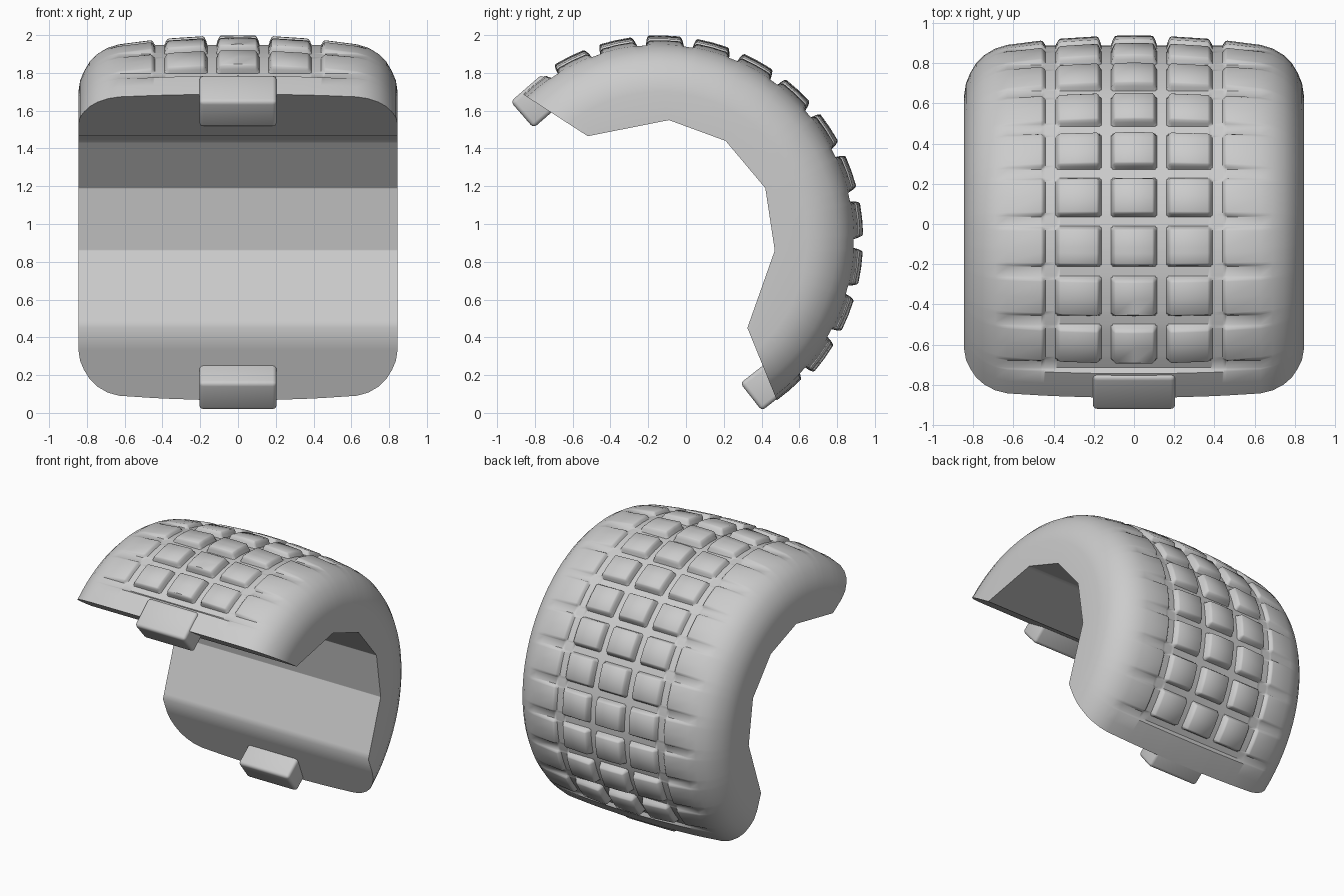
import bpy, bmesh, math
from mathutils import Matrix, Vector

if "Cube" in bpy.data.objects:
    bpy.data.objects.remove(bpy.data.objects["Cube"])

CY, CZ = -0.14, 0.92            # arc centre in the y-z plane
A0, A1 = 133.0, -53.6           # angles of the front and bottom ends
FLOOR = 1.028                   # radius of the groove floor
ROWS = [116 - 13.8 * i for i in range(12)]
COLS = [(0.0, 0.105), (0.276, 0.104), (0.55, 0.1)]
HALF = 0.093                    # half block length along the arc
SHOULDER = [(.63, 1.03), (.69, 1.013), (.745, .98), (.785, .94), (.815, .89), (.836, .84), (.845, .78)]
INNER = [(133, -.52, 1.465), (90, -.09, 1.55), (58, .21, 1.44), (28, .42, 1.19), (-3, .47, .86), (-53.6, .325, .45)]
EDGE = (-0.014, -0.006, 0.002, 0.01)   # steps across a block's sloped side


def inner_point(a):
    for (a_, y_, z_), (b_, u_, v_) in zip(INNER, INNER[1:]):
        if a >= b_ - 1e-6:
            t = (a_ - a) / (a_ - b_)
            return Vector((0, y_ + t * (u_ - y_), z_ + t * (v_ - z_)))


def radius(x, a):
    x = abs(x)
    if x > 0.63:
        for (p, r), (q, s) in zip(SHOULDER, SHOULDER[1:]):
            if x <= q + 1e-6:
                return r + (s - r) * (x - p) / (q - p)
    k = (x / 0.63) ** 2
    rim = 1.055 - 0.025 * k
    if a > 124.6 or a < -44.4:
        return rim
    if a > 124.0 or a < -43.8:
        return (rim + FLOOR) / 2
    # rounded-box distance to the nearest tread block
    d = 1.0
    for cx, hx in COLS:
        for row in ROWS:
            u = abs(x - cx) - hx + 0.02
            v = abs(math.radians(a - row)) * 1.05 - HALF + 0.02
            d = min(d, math.hypot(max(u, 0), max(v, 0)) + min(max(u, v), 0) - 0.02)
    h = min(1, max(0, (0.010 - d) / 0.024))
    h = h * (2 - h)
    return FLOOR + h * (1.078 - 0.047 * k - FLOOR)


# grid lines that follow the block edges
xs = {0.0, 0.63}
for cx, hx in COLS:
    for e in EDGE:
        xs |= {round(cx + hx + e, 4), round(abs(cx - hx - e), 4)}
xs = {x for x in xs if x <= 0.63} | {p for p, _ in SHOULDER}
xs = sorted({s * x for x in xs for s in (-1, 1)})
angs = {A0, A1, 128.5, -49, 124.7, 124.3, 123.9, -44.5, -44.1, -43.7} | {p[0] for p in INNER}
for row in ROWS:
    angs.add(row)
    for e in EDGE:
        da = math.degrees((HALF + e) / 1.05)
        angs |= {round(row + da, 3), round(row - da, 3)}
angs = sorted(angs, reverse=True)

# curved pad: crown with carved tread, flat sides and a faceted inner face
bm = bmesh.new()
rings = []
for a in angs:
    p = inner_point(a)
    ca, sa = math.cos(math.radians(a)), math.sin(math.radians(a))
    o = Vector((0, CY + 1.03 * ca, CZ + 1.03 * sa))
    ri = math.hypot(p.y - CY, p.z - CZ)
    ring = [bm.verts.new((-0.845, p.y, p.z))]
    for x in xs:
        q = p.lerp(o, (radius(x, a) - ri) / (1.03 - ri))
        ring.append(bm.verts.new((x, q.y, q.z)))
    ring.append(bm.verts.new((0.845, p.y, p.z)))
    rings.append(ring)
for r, s in zip(rings, rings[1:]):
    for i in range(len(r)):
        j = (i + 1) % len(r)
        bm.faces.new((r[i], r[j], s[j], s[i]))
bm.faces.new(rings[0])
bm.faces.new(rings[-1])


def finish(bm, name, angle):
    bmesh.ops.recalc_face_normals(bm, faces=bm.faces)
    me = bpy.data.meshes.new(name)
    bm.to_mesh(me)
    bm.free()
    ob = bpy.data.objects.new(name, me)
    bpy.context.collection.objects.link(ob)
    bpy.ops.object.select_all(action='DESELECT')
    ob.select_set(True)
    bpy.context.view_layer.objects.active = ob
    bpy.ops.object.shade_smooth_by_angle(angle=math.radians(angle))
    return ob


finish(bm, "treaded_pad", 42)


# rounded tabs at both ends
def tab(name, y, z, length, thick, tilt):
    bm = bmesh.new()
    bmesh.ops.create_cube(bm, size=1, matrix=Matrix.Translation((0, y, z))
                          @ Matrix.Rotation(math.radians(tilt), 4, 'X')
                          @ Matrix.Diagonal((0.41, length, thick, 1)))
    bmesh.ops.bevel(bm, geom=bm.edges[:], offset=0.022, segments=3, profile=0.5, affect='EDGES')
    finish(bm, name, 40)


tab("front_tab", -0.785, 1.65, 0.22, 0.185, 41)
tab("bottom_tab", 0.435, 0.155, 0.23, 0.185, 38)
